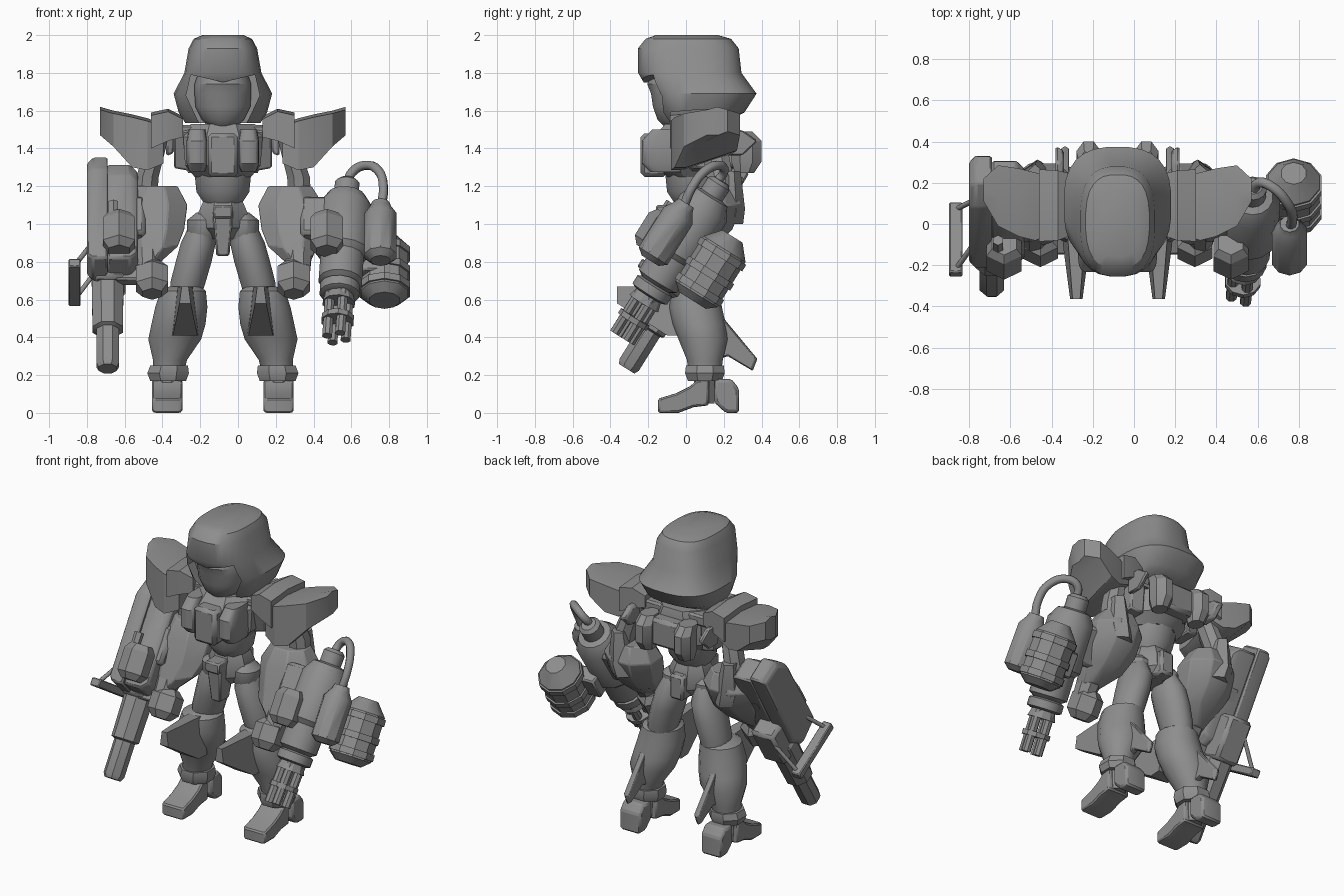
import bpy, bmesh, math
from mathutils import Vector

C = -0.08                         # body centre line
TILT = (math.radians(-32), 0, 0)  # lean shared by forearm equipment
GTILT = (math.radians(-32), math.radians(4), 0)
mat = bpy.data.materials.new("grey_armour")
mat.diffuse_color = (0.27, 0.27, 0.27, 1)


def finish(name, bm, loc=(0, 0, 0), rot=(0, 0, 0), bevel=0):
    bmesh.ops.recalc_face_normals(bm, faces=bm.faces)
    me = bpy.data.meshes.new(name)
    bm.to_mesh(me)
    bm.free()
    ob = bpy.data.objects.new(name, me)
    bpy.context.collection.objects.link(ob)
    ob.location, ob.rotation_euler = loc, rot
    me.materials.append(mat)
    if bevel:
        m = ob.modifiers.new("bevel", 'BEVEL')
        m.width, m.segments, m.limit_method = bevel, 1, 'ANGLE'
    return ob


def skin(name, rings, **kw):
    """Join rings of points into a closed solid."""
    bm = bmesh.new()
    vs = [[bm.verts.new(p) for p in r] for r in rings]
    n = len(vs[0])
    for a, b in zip(vs, vs[1:]):
        for i in range(n):
            bm.faces.new((a[i], a[(i + 1) % n], b[(i + 1) % n], b[i]))
    bm.faces.new(vs[0])
    bm.faces.new(vs[-1])
    return finish(name, bm, **kw)


def loft(name, secs, n=8, p=2, **kw):
    """Sections (x, y, z, half_x, half_y), each a horizontal n-gon."""
    k = 1 / math.cos(math.pi / n) if p == 2 else 1
    f = lambda t: math.copysign(abs(t) ** (2 / p), t)
    ang = [2 * math.pi * (i + .5) / n for i in range(n)]
    return skin(name, [[(x + f(math.cos(a)) * rx * k, y + f(math.sin(a)) * ry * k, z)
                        for a in ang] for x, y, z, rx, ry in secs], **kw)


def turned(name, loc, prof, n=12, rot=TILT):
    """Turned part from (z, radius) pairs, leaning with the equipment."""
    return loft(name, [(0, 0, z, r, r) for z, r in prof], n, loc=loc, rot=rot)


def box(name, c, h, bevel=.012, rot=(0, 0, 0), top=1):
    return loft(name, [(0, 0, -h[2], h[0], h[1]), (0, 0, h[2], h[0] * top, h[1] * top)],
                4, loc=c, rot=rot, bevel=bevel)


def plate(name, pts, ends, bevel=.01, **kw):
    """Side profile (y, z) extruded through x; ends are (x, scale)."""
    my = sum(p[0] for p in pts) / len(pts)
    mz = sum(p[1] for p in pts) / len(pts)
    return skin(name, [[(x, my + (y - my) * s, mz + (z - mz) * s) for y, z in pts]
                       for x, s in ends], bevel=bevel, **kw)


def tube(name, pts, r):
    cu = bpy.data.curves.new(name, 'CURVE')
    cu.dimensions, cu.bevel_depth, cu.bevel_resolution = '3D', r, 2
    cu.use_fill_caps = True
    sp = cu.splines.new('BEZIER')
    sp.bezier_points.add(len(pts) - 1)
    for b, q in zip(sp.bezier_points, pts):
        b.co = q
        b.handle_left_type = b.handle_right_type = 'AUTO'
    cu.resolution_u = 5
    ob = bpy.data.objects.new(name, cu)
    bpy.context.collection.objects.link(ob)
    cu.materials.append(mat)


# helmet shell with flared skirt, and face opening
shape = [(1.535, .20, -.10, .20), (1.59, .235, -.15, .31), (1.69, .262, -.19, .375),
         (1.80, .205, -.255, .295), (1.93, .182, -.255, .28), (1.98, .155, -.215, .24),
         (2.0, .11, -.16, .17)]
helmet = loft("helmet", [(C, (f + b) / 2, z, w, (b - f) / 2) for z, w, f, b in shape], 28, 2.7)
opening = [(-.17, 1.79), (0, 1.75), (.17, 1.79), (.195, 1.68), (.11, 1.5), (-.11, 1.5), (-.195, 1.68)]
cutter = skin("face_cutter", [[(C + x, y, z) for x, z in opening] for y in (-.5, -.06)])
cutter.hide_render = True
cutter.hide_set(True)
cut = helmet.modifiers.new("opening", 'BOOLEAN')
cut.object, cut.solver = cutter, 'EXACT'
# face with brow and chin
loft("face", [(C, -.05, 1.52, .07, .07), (C, -.05, 1.55, .11, .10), (C, -.05, 1.62, .145, .125),
              (C, -.05, 1.69, .15, .135), (C, -.05, 1.74, .15, .155), (C, -.05, 1.80, .13, .13)], 16)
loft("neck", [(C, .05, 1.42, .11, .11), (C, .05, 1.56, .09, .09)], 8)

# chest, collar, waist and pelvis
loft("chest", [(C, .05, 1.25, .15, .15), (C, .05, 1.31, .20, .22), (C, .05, 1.46, .21, .22),
               (C, .07, 1.53, .17, .18)], 8)
box("collar", (C, .10, 1.49), (.30, .13, .035))
box("chest_panel", (C, -.17, 1.365), (.08, .07, .115), .02)
loft("waist", [(C, .04, 1.11, .10, .10), (C, .04, 1.17, .14, .14), (C, .05, 1.27, .15, .16)], 12)
loft("pelvis", [(C, .05, .92, .06, .09), (C, .05, .98, .12, .13), (C, .05, 1.06, .13, .13),
                (C, .05, 1.13, .10, .10)], 8)
box("crotch_guard", (C, -.07, .95), (.035, .05, .12), .01, top=1.5)
box("crotch_knob", (C, -.10, 1.065), (.052, .06, .035), .01)
box("rear_guard", (C, .17, 1.0), (.05, .05, .08), .015)
box("backpack", (C, .26, 1.39), (.13, .08, .09), .02)

for s in (-1, 1):
    X = lambda d: C + s * d
    side = "right" if s < 0 else "left"
    N = lambda part: side + "_" + part
    # chest side pods and back thrusters
    loft(N("chest_pod"), [(X(.137), -.10, 1.275, .04, .09), (X(.137), -.11, 1.32, .056, .125),
                          (X(.137), -.11, 1.44, .056, .125), (X(.137), -.09, 1.5, .045, .09)], 16, 3.5)
    loft(N("thruster"), [(X(.14), .31, 1.27, .045, .05), (X(.14), .32, 1.33, .06, .08),
                         (X(.14), .32, 1.44, .06, .08), (X(.14), .29, 1.49, .05, .06)], 8)
    plate(N("chest_side"), [(-.05, 1.50), (.22, 1.50), (.20, 1.28), (.02, 1.28)],
          [(X(.17), 1), (X(.26), .85)])
    # shoulder armour: low front edge, raised rear edge, narrowing to a raised tip
    def rib(d, y0, y1, z0, z1, rise=.09):
        return [(X(d), y0, z0), (X(d), y0 + .06, z0), (X(d), y1, z0 + rise), (X(d), y1, z1 - .015),
                (X(d), (y0 + y1) / 2, z1), (X(d), y0, z1 - .015)]
    skin(N("shoulder_wing"), [rib(.315, -.05, .23, 1.32, 1.53), rib(.40, -.08, .25, 1.285, 1.56),
                              rib(.48, -.06, .27, 1.30, 1.58), rib(.58, -.01, .285, 1.41, 1.60, .06),
                              rib(.65, .11, .22, 1.47, 1.62, .02)])
    skin(N("shoulder_strap"), [rib(.21, -.05, .24, 1.46, 1.57, .02), rib(.29, -.08, .26, 1.44, 1.61, .02),
                               rib(.38, -.085, .265, 1.40, 1.59, .02)])
    plate(N("shoulder_fin"), [(.20, 1.5), (.30, 1.5), (.385, 1.44), (.30, 1.36), (.20, 1.36)],
          [(X(.26), .8), (X(.30), 1)])
    # upper arm, elbow, forearm block and fist
    loft(N("upper_arm"), [(X(.41), .18, 1.10, .06, .07), (X(.40), .18, 1.25, .06, .07),
                          (X(.34), .14, 1.45, .05, .07)], 8)
    loft(N("elbow"), [(X(.37), .21, 1.0, .06, .08), (X(.39), .22, 1.08, .07, .08),
                      (X(.40), .22, 1.28, .04, .06)], 6)
    loft(N("forearm"), [(X(.40), -.04, .79, .06, .07), (X(.37), .03, .88, .13, .12),
                        (X(.365), .10, .97, .16, .145), (X(.36), .145, 1.10, .172, .15),
                        (X(.355), .16, 1.20, .115, .10)], 8, bevel=.006)
    turned(N("fist"), (X(.375), -.10, .71), [(-.095, .05), (-.05, .085), (.05, .085), (.09, .05)], 6)
    turned(N("wrist"), (X(.40), -.06, .79), [(-.06, .06), (.06, .07)], 8)
    turned(N("arm_nozzle"), (X(.55), -.15, .95), [(-.11, .055), (-.07, .085), (.07, .085), (.11, .06)], 6)
    box(N("equipment_mount"), (X(.50), .05, 1.0), (.09, .10, .12), .02, TILT)
    # hip, thigh and knee
    loft(N("hip"), [(X(.105), .05, .90, .06, .06), (X(.11), .05, .95, .08, .09),
                    (X(.11), .05, 1.02, .08, .09), (X(.10), .05, 1.06, .04, .06)], 12)
    loft(N("thigh"), [(X(.20), .08, .60, .08, .09), (X(.185), .075, .69, .093, .11),
                      (X(.155), .075, .80, .095, .12), (X(.13), .07, .90, .092, .12),
                      (X(.115), .06, 1.0, .06, .08)], 16)
    # flared shin, ankle cuff and foot
    loft(N("shin"), [(X(.29), .10, .20, .08, .085), (X(.28), .10, .28, .09, .095),
                     (X(.255), .09, .39, .14, .13), (X(.235), .07, .47, .143, .14),
                     (X(.22), .05, .56, .138, .14), (X(.21), .05, .645, .12, .13),
                     (X(.20), .05, .67, .08, .09)], 16)
    loft(N("ankle_cuff"), [(X(.29), .10, .17, .095, .09), (X(.29), .10, .21, .11, .105),
                           (X(.285), .10, .25, .10, .10)], 8)
    loft(N("ankle"), [(X(.295), .10, .05, .05, .05), (X(.295), .10, .2, .06, .06)], 8)
    plate(N("toe"), [(-.148, 0), (-.148, .075), (-.05, .105), (.02, .14), (.06, .175), (.12, .18),
                     (.12, .04), (.04, .03), (-.04, 0)],
          [(X(.215), .94), (X(.235), 1), (X(.355), 1), (X(.375), .94)], .008)
    plate(N("heel"), [(.15, .055), (.15, .18), (.24, .18), (.28, .13), (.28, 0), (.21, 0)],
          [(X(.22), .9), (X(.24), 1), (X(.35), 1), (X(.37), .9)])
    # knee spike and calf fin
    skin(N("knee_spike"), [[(X(.20) - w, y, a), (X(.20) + w, y, a), (X(.20) + w * .6, y, b),
                            (X(.20) - w * .6, y, b)]
                           for w, y, a, b in ((.07, -.02, .41, .66), (.065, -.10, .41, .665),
                                              (.03, -.365, .58, .67))])
    plate(N("calf_fin"), [(.16, .56), (.21, .49), (.38, .285), (.355, .22), (.22, .30), (.16, .28)],
          [(X(.235), .9), (X(.255), 1), (X(.275), .9)], .004)

# rotary gun on the left arm
GUN = Vector((.56, .015, .96))
turned("rotary_gun_body", GUN, [(-.40, .085), (-.39, .105), (-.34, .105), (-.33, .085), (-.31, .115),
                                (-.16, .115), (-.13, .14), (.15, .14), (.22, .10), (.23, .065),
                                (.30, .065), (.32, .045)], 14, GTILT)
ax = Vector((.059, .53, .846))
for i in range(4):
    a = math.pi / 2 * i + .4
    off = Vector((math.cos(a), math.sin(a) * .848, -math.sin(a) * .53)) * .053
    turned("gun_barrel", GUN + off - ax * .5, [(-.165, .026), (.11, .026)], 8, GTILT)
turned("barrel_clamp", GUN - ax * .55, [(-.015, .085), (.015, .085)], 10, GTILT)
turned("barrel_hub", GUN - ax * .42, [(-.03, .085), (.06, .06)], 10, GTILT)
# coolant canister and hose
turned("canister", (.755, -.10, .95), [(-.17, .05), (-.14, .085), (.11, .085), (.16, .055), (.19, .045)], 10)
tube("hose", [(.58, .15, 1.21), (.605, .20, 1.275), (.67, .18, 1.31), (.745, .10, 1.28), (.77, .03, 1.19),
              (.76, -.01, 1.10)], .025)
# ammunition drum with bands
turned("ammo_drum", (.775, .14, .765), [(-.20, .08), (-.16, .125), (.12, .125), (.20, .06)], 10)
for z in (-.13, -.03, .09):
    turned("drum_band", (.775, .14 + z * .53, .765 + z * .848), [(-.02, .135), (.02, .135)], 10)
box("drum_mount", (.66, .08, .80), (.10, .05, .08), .01, TILT)

# long gun on the right arm
turned("long_gun_barrel", (-.69, -.11, .56), [(-.385, .048), (-.36, .06), (-.15, .06), (-.14, .08),
                                             (.20, .085), (.24, .06)], 8)
box("long_gun_body", (-.68, .03, .78), (.085, .11, .14), .02, TILT)
box("long_gun_grip", (-.56, -.08, .72), (.09, .035, .035), .01, TILT)
# slab housing in two layers, with end bar and rods
slab = [(-.12, .22), (-.05, .335), (.11, .335), (.12, -.28), (.05, -.38), (-.12, -.34)]
plate("slab_outer", slab, [(-.80, .90), (-.77, 1), (-.69, 1)], loc=(0, .065, 1.045), rot=TILT)
plate("slab_inner", slab, [(-.69, .93), (-.57, .93), (-.53, .8)], loc=(0, .06, 1.03), rot=TILT)
box("end_bar", (-.865, -.075, .69), (.032, .20, .025), .006, TILT)
for y, z, y2, z2 in ((-.22, .78, -.03, .95), (.07, .60, .14, .78)):
    tube("bar_rod", [(-.865, y, z), (-.73, y2, z2)], .013)
turned("rod_pivot", (-.66, -.10, 1.08), [(-.04, .025), (.04, .025)], 6)

# smooth rounded parts, keep edges sharp
bpy.ops.object.select_all(action='DESELECT')
for ob in bpy.context.scene.objects:
    if ob.type == 'MESH' and ob != cutter:
        ob.select_set(True)
        bpy.context.view_layer.objects.active = ob
bpy.ops.object.shade_smooth_by_angle(angle=math.radians(32))
